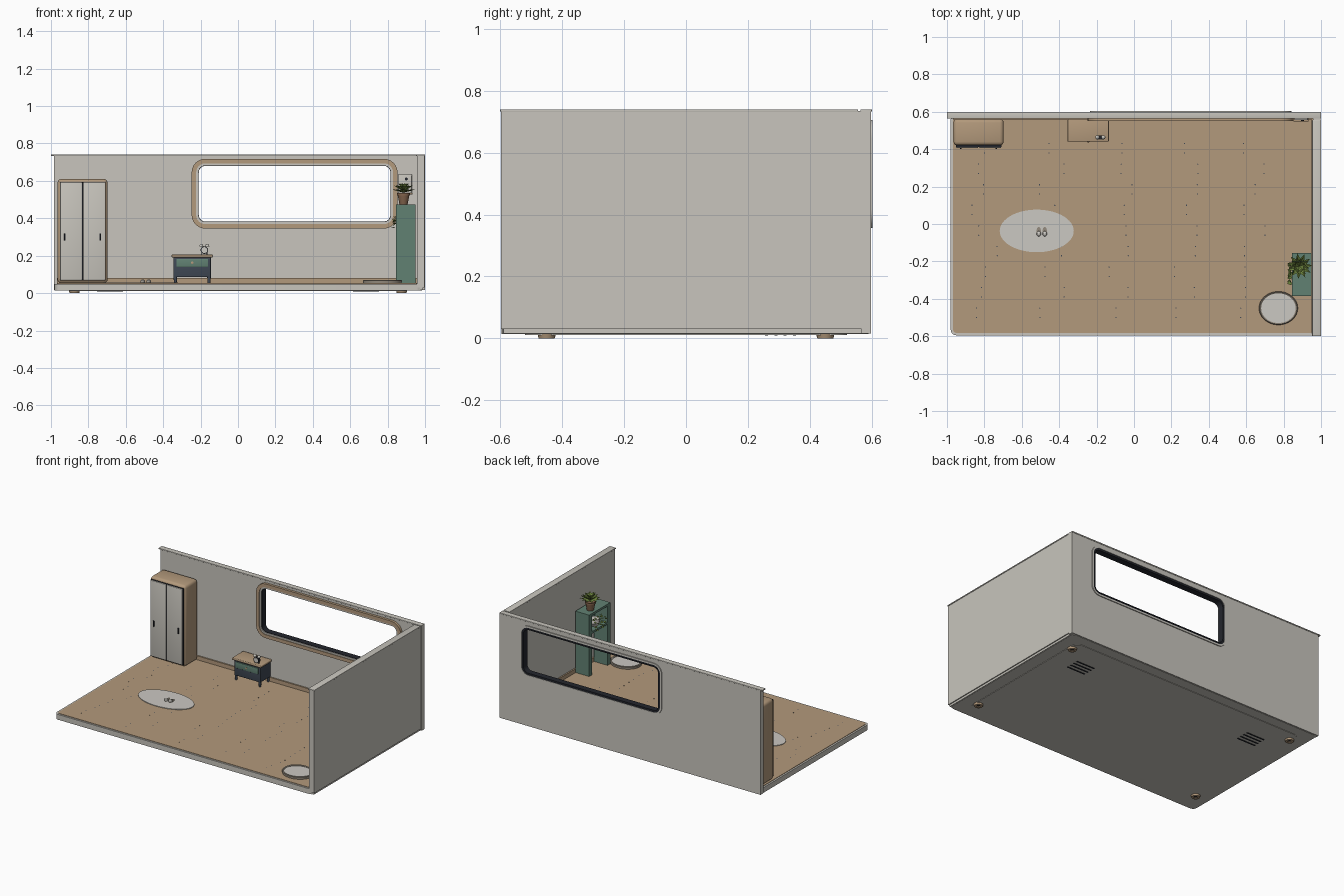
import bpy, bmesh, math, random
from mathutils import Matrix, Vector

random.seed(4)
if "Cube" in bpy.data.objects:
    bpy.data.objects.remove(bpy.data.objects["Cube"])
made = []


def material(name, r, g, b):
    m = bpy.data.materials.new(name)
    m.use_nodes = True
    m.diffuse_color = (r, g, b, 1)
    m.node_tree.nodes["Principled BSDF"].inputs["Base Color"].default_value = (r, g, b, 1)
    return m


WALL = material("warm grey", 0.58, 0.56, 0.51)
WOOD = material("tan wood", 0.45, 0.32, 0.2)
GREEN = material("sage green", 0.12, 0.22, 0.17)
NAVY = material("slate navy", 0.05, 0.065, 0.09)
DARK = material("near black", 0.017, 0.019, 0.026)
LEAF = material("leaf green", 0.16, 0.24, 0.05)
CLAY = material("brown clay", 0.23, 0.13, 0.075)
PALE = material("pale fabric", 0.6, 0.58, 0.54)
STONE = material("taupe", 0.3, 0.26, 0.21)


def add(name, mesh, mat):
    ob = bpy.data.objects.new(name, mesh)
    bpy.context.collection.objects.link(ob)
    mesh.materials.clear()
    mesh.materials.append(mat)
    made.append(ob)
    return ob


def finish(name, bm, mat):
    mesh = bpy.data.meshes.new(name)
    bm.to_mesh(mesh)
    bm.free()
    return add(name, mesh, mat)


def box(name, x, y, z, mat, bevel=0.0):
    """Box from (min, max) pairs, optionally with rounded edges."""
    size = [b - a for a, b in (x, y, z)]
    mid = [(a + b) / 2 for a, b in (x, y, z)]
    bm = bmesh.new()
    bmesh.ops.create_cube(bm, size=1, matrix=Matrix.Translation(mid) @ Matrix.Diagonal((*size, 1)))
    if bevel:
        bmesh.ops.bevel(bm, geom=bm.edges[:], offset=bevel, segments=3, profile=0.5, affect='EDGES')
    return finish(name, bm, mat)


def lathe(name, centre, profile, mat, scale_y=1.0, steps=32, tilt=0.0):
    """Spin a (radius, height) profile round z, then tilt about x and place it."""
    bm = bmesh.new()
    vs = [bm.verts.new((r, 0, h)) for r, h in profile]
    es = [bm.edges.new(p) for p in zip(vs, vs[1:])]
    bmesh.ops.spin(bm, geom=vs + es, cent=(0, 0, 0), axis=(0, 0, 1), angle=math.tau, steps=steps)
    bmesh.ops.remove_doubles(bm, verts=bm.verts[:], dist=1e-5)
    bmesh.ops.recalc_face_normals(bm, faces=bm.faces[:])
    bm.transform(Matrix.Translation(centre) @ Matrix.Rotation(tilt, 4, 'X') @ Matrix.Diagonal((1, scale_y, 1, 1)))
    return finish(name, bm, mat)


def disc(name, centre, r, h, mat, **kw):
    return lathe(name, centre, [(0, 0), (r, 0), (r, h), (0, h)], mat, **kw)


def rounded(x, y, r, n=7):
    """Outline of a rectangle with rounded corners."""
    pts = []
    corners = [(x[1] - r, y[1] - r), (x[0] + r, y[1] - r), (x[0] + r, y[0] + r), (x[1] - r, y[0] + r)]
    for q, (cx, cy) in enumerate(corners):
        for i in range(n):
            a = (q + i / (n - 1)) * math.pi / 2
            pts.append((cx + r * math.cos(a), cy + r * math.sin(a)))
    return pts


def plate(name, loops, lo, hi, mat, upright=False):
    """Extrude outlines; a second outline is a hole. Upright plates stand in the xz plane."""
    cu = bpy.data.curves.new(name, 'CURVE')
    cu.dimensions, cu.fill_mode, cu.extrude = '2D', 'BOTH', (hi - lo) / 2
    for pts in loops:
        sp = cu.splines.new('POLY')
        sp.points.add(len(pts) - 1)
        for p, (x, y) in zip(sp.points, pts):
            p.co = (x, y, 0, 1)
        sp.use_cyclic_u = True
    tmp = bpy.data.objects.new(name + "_outline", cu)
    bpy.context.collection.objects.link(tmp)
    mesh = bpy.data.meshes.new_from_object(tmp.evaluated_get(bpy.context.evaluated_depsgraph_get()))
    bpy.data.objects.remove(tmp)
    mid = (lo + hi) / 2
    place = Matrix.Translation((0, mid, 0) if upright else (0, 0, mid))
    mesh.transform(place @ Matrix.Rotation(math.pi / 2 if upright else 0, 4, 'X'))
    return add(name, mesh, mat)


# Base tray and wooden floor
plate("base_tray", [rounded((-0.98, 0.985), (-0.595, 0.59), 0.03)], 0.014, 0.05, WALL)
plate("wood_floor", [rounded((-0.968, 0.96), (-0.583, 0.57), 0.022)], 0.045, 0.053, WOOD)
plate("bottom_panel", [rounded((-0.9, 0.9), (-0.52, 0.52), 0.05)], 0.011, 0.015, WALL)
for sx in (-1, 1):
    for sy in (-1, 1):
        lathe("foot", (sx * 0.875, sy * 0.45, 0),
              [(0.012, 0.006), (0.012, 0), (0.026, 0), (0.03, 0.015)], WOOD, steps=20)
        disc("foot_recess", (sx * 0.875, sy * 0.45, 0.005), 0.013, 0.008, DARK, steps=16)
    for i in range(4):
        y = 0.255 + i * 0.03
        box("vent_slot", (sx * 0.685 - 0.07, sx * 0.685 + 0.07), (y, y + 0.01), (0.009, 0.013), DARK)

# Small floor pegs in rows along the planks
for row in range(9):
    for k in range(5):
        x, y = -0.8 + k * 0.36 + random.uniform(-0.08, 0.08), -0.5 + row * 0.11
        for dy in (0, 0.05):
            disc("floor_peg", (x, y + dy, 0.0525), 0.0035, 0.001, NAVY, steps=6)

# Walls, with the window cut through the back one
HX, HZ = (-0.21, 0.815), (0.383, 0.68)


def window_ring(name, outer, inner, lo, hi, mat):
    def loop(g):
        return rounded((HX[0] - g, HX[1] + g), (HZ[0] - g, HZ[1] + g), 0.035 + g)
    plate(name, [loop(outer), loop(inner)], lo, hi, mat, True)


plate("back_wall", [[(-0.985, 0.016), (1, 0.016), (1, 0.735), (-0.985, 0.735)],
                    rounded((HX[0] - 0.01, HX[1] + 0.01), (HZ[0] - 0.01, HZ[1] + 0.01), 0.045)],
      0.567, 0.597, WALL, True)
box("side_wall", (0.957, 0.997), (-0.597, 0.567), (0.03, 0.735), WALL)
box("side_wall_foot", (0.957, 0.99), (-0.59, 0.567), (0.016, 0.03), WALL)
box("back_wall_cap", (-1, 1), (0.563, 0.6), (0.732, 0.74), WALL, 0.002)
box("side_wall_cap", (0.953, 1), (-0.6, 0.556), (0.732, 0.74), WALL, 0.002)
box("back_baseboard", (-0.968, 0.957), (0.558, 0.568), (0.052, 0.08), WOOD)
box("side_baseboard", (0.948, 0.958), (-0.585, 0.56), (0.052, 0.08), WOOD)
window_ring("window_trim", 0.038, 0.014, 0.55, 0.568, WOOD)
window_ring("window_liner", 0.015, 0.003, 0.555, 0.59, WALL)
window_ring("window_seal", 0.006, 0.0, 0.56, 0.602, DARK)
window_ring("window_outer_flange", 0.026, 0.014, 0.59, 0.603, WALL)
window_ring("window_outer_seal", 0.014, 0.0, 0.585, 0.6, DARK)

# Wardrobe
box("wardrobe_body", (-0.965, -0.697), (0.42, 0.562), (0.053, 0.61), WOOD, 0.02)
box("wardrobe_door_gap", (-0.953, -0.708), (0.413, 0.43), (0.068, 0.594), DARK)
for a, b, hx in ((-0.951, -0.834, -0.925), (-0.828, -0.71, -0.737)):
    box("wardrobe_door", (a, b), (0.407, 0.425), (0.07, 0.592), WALL, 0.003)
    box("wardrobe_handle", (hx - 0.004, hx + 0.004), (0.4, 0.41), (0.28, 0.32), DARK, 0.002)

# Low cabinet with drawer
box("cabinet_top", (-0.355, -0.135), (0.44, 0.562), (0.19, 0.206), WOOD, 0.005)
box("cabinet_body", (-0.345, -0.145), (0.45, 0.56), (0.085, 0.192), NAVY, 0.003)
box("cabinet_drawer", (-0.33, -0.16), (0.444, 0.452), (0.14, 0.182), GREEN, 0.002)
lathe("drawer_knob", (-0.245, 0.444, 0.162), [(0.004, 0), (0.007, 0.006), (0, 0.008)], WOOD,
      steps=12, tilt=math.pi / 2)
for x in (-0.335, -0.155):
    for y in (0.46, 0.55):
        lathe("cabinet_leg", (x, y, 0.052), [(0, 0), (0.007, 0), (0.01, 0.035)], NAVY, steps=12)

# Twin-bell clock on the cabinet
disc("clock_case", (-0.18, 0.472, 0.23), 0.02, 0.018, DARK, tilt=math.pi / 2)
disc("clock_face", (-0.18, 0.455, 0.23), 0.016, 0.003, PALE, tilt=math.pi / 2)
for s in (-1, 1):
    lathe("clock_bell", (-0.18 + s * 0.016, 0.463, 0.25),
          [(0.011, 0), (0.009, 0.008), (0.005, 0.012), (0, 0.014)], WALL, steps=16)
    box("clock_foot", (-0.182 + s * 0.014, -0.178 + s * 0.014), (0.46, 0.466), (0.205, 0.218), DARK)

# Wall control panel beside the window
box("panel_plate", (0.858, 0.93), (0.555, 0.568), (0.535, 0.635), WALL, 0.003)
box("panel_ledge", (0.852, 0.934), (0.548, 0.568), (0.526, 0.536), WOOD, 0.002)
disc("panel_knob", (0.9, 0.556, 0.61), 0.008, 0.006, DARK, steps=12, tilt=math.pi / 2)

# Oval rug with slippers
disc("oval_rug", (-0.52, -0.037, 0.052), 0.198, 0.005, PALE, scale_y=0.575, steps=64)
for s in (-1, 1):
    x = -0.493 + s * 0.016
    disc("slipper_sole", (x, -0.04, 0.057), 0.012, 0.005, STONE, scale_y=2.1, steps=20)
    lathe("slipper_upper", (x, -0.052, 0.061),
          [(0.012, 0), (0.011, 0.007), (0.006, 0.012), (0, 0.013)], PALE, scale_y=1.2, steps=20)

# Round pet cushion
disc("cushion_pad", (0.772, -0.45, 0.053), 0.095, 0.011, PALE, scale_y=0.86, steps=48)
lathe("cushion_rim", (0.772, -0.45, 0.053),
      [(0.092, 0), (0.103, 0), (0.104, 0.014), (0.099, 0.018), (0.092, 0.014), (0.092, 0)],
      STONE, scale_y=0.86, steps=48)

# Open shelf unit facing into the room
SX, SY = (0.845, 0.95), (-0.385, -0.155)
for y in (SY[0], SY[1] - 0.03):
    box("shelf_side", SX, (y, y + 0.03), (0.053, 0.475), GREEN)
for z in (0.46, 0.335):
    box("shelf_board", SX, (SY[0] + 0.03, SY[1] - 0.03), (z, z + 0.015), GREEN)
box("shelf_back", (0.942, 0.95), (SY[0] + 0.03, SY[1] - 0.03), (0.335, 0.47), GREEN)


def leaf(bm, base, turn, length, width, rise):
    """Folded six-point leaf growing out from its base."""
    place = Matrix.Translation(base) @ Matrix.Rotation(turn, 4, 'Z')
    shape = [(0, 0, 0), (0.45, -0.5, 0.75), (0.55, 0, 0.55), (0.45, 0.5, 0.75), (1, 0, 1)]
    v = [bm.verts.new(place @ Vector((x * length, y * width, z * rise))) for x, y, z in shape]
    for ids in ((0, 1, 2), (0, 2, 3), (1, 4, 2), (2, 4, 3)):
        bm.faces.new([v[i] for i in ids])


# Potted plant on top
POT = (0.885, -0.225, 0.475)
lathe("plant_pot", POT, [(0, 0), (0.022, 0), (0.031, 0.048), (0.035, 0.048), (0.035, 0.06),
                         (0.03, 0.06), (0.029, 0.052), (0, 0.052)], CLAY, steps=24)
bm = bmesh.new()
for count, length, rise, lift in ((11, 0.068, 0.018, 0.062), (9, 0.052, 0.035, 0.066), (6, 0.03, 0.042, 0.07)):
    for i in range(count):
        leaf(bm, Vector(POT) + Vector((0, 0, lift)), math.tau * i / count + length * 9, length, 0.03, rise)
finish("plant_leaves", bm, LEAF)

# Trailing plant and its bowl on the middle board
lathe("vine_bowl", (0.885, -0.27, 0.35), [(0, 0), (0.02, 0), (0.034, 0.025), (0.031, 0.05), (0, 0.048)], PALE)
bm = bmesh.new()
for strand in range(4):
    y = -0.315 + strand * 0.03
    for k in range(7):
        x = max(0.84, 0.875 - k * 0.014)
        z = 0.415 - max(0, k - 1) * (0.009 + 0.003 * (strand % 2))
        leaf(bm, (x, y, z), math.pi + random.uniform(-1.3, 1.3), 0.022, 0.018, random.uniform(-0.012, 0.008))
finish("vine_leaves", bm, LEAF)

# Smooth round parts while keeping edges sharp
bpy.ops.object.select_all(action='DESELECT')
for ob in made:
    ob.select_set(True)
bpy.context.view_layer.objects.active = made[0]
bpy.ops.object.shade_smooth_by_angle(angle=math.radians(35))
